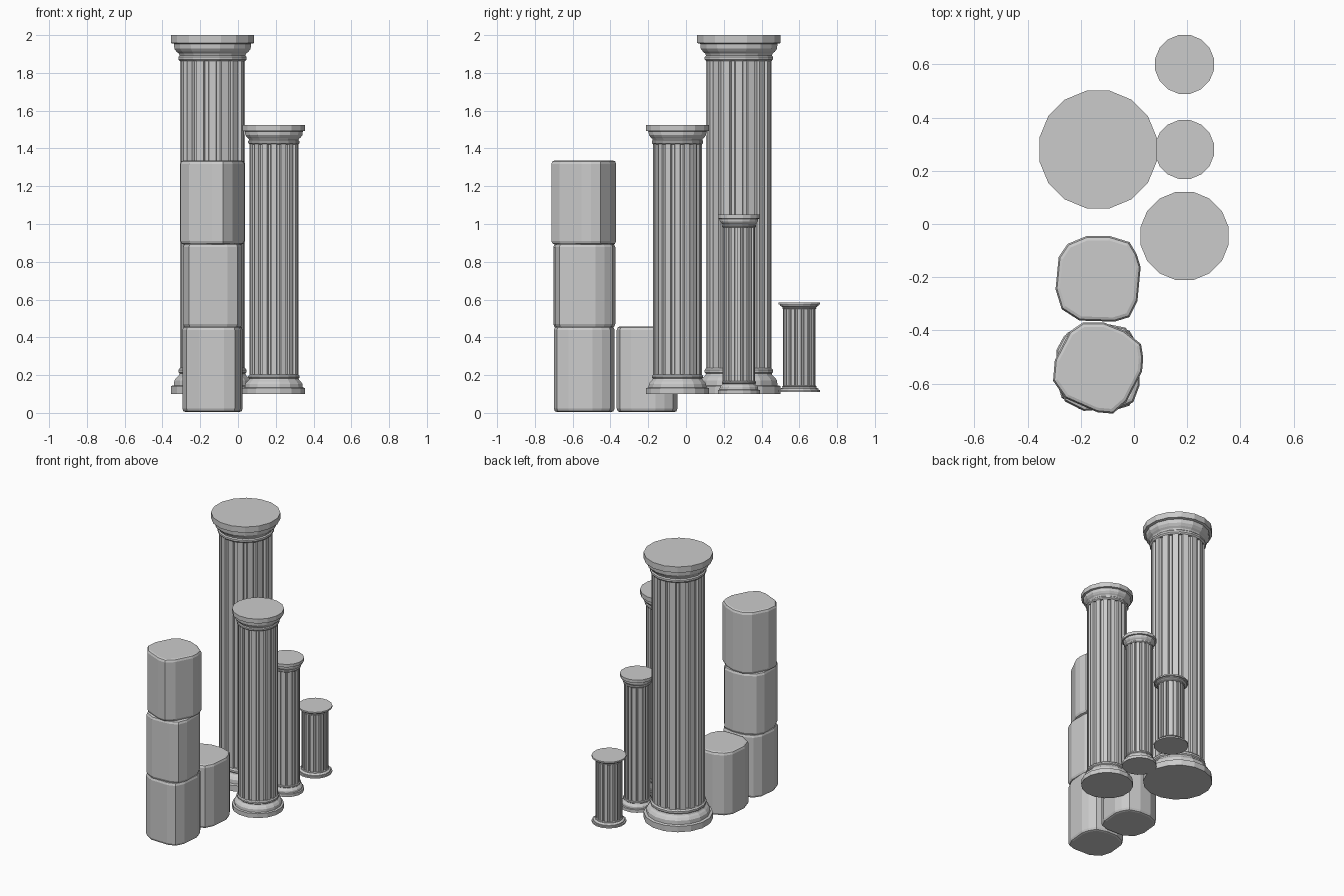
import bpy, bmesh, math
from mathutils import Matrix

if "Cube" in bpy.data.objects:
    bpy.data.objects.remove(bpy.data.objects["Cube"])

COL_H = 1.90  # unscaled column height


def make_object(name, rings, loc, scale=(1, 1, 1), rot=0):
    """Skin a stack of equal-length rings into a capped solid."""
    bm = bmesh.new()
    loops = [[bm.verts.new(p) for p in ring] for ring in rings]
    n = len(loops[0])
    for a, b in zip(loops, loops[1:]):
        for i in range(n):
            j = (i + 1) % n
            bm.faces.new((a[i], a[j], b[j], b[i]))
    bm.faces.new(loops[0][::-1])
    bm.faces.new(loops[-1])
    bmesh.ops.transform(bm, matrix=Matrix.Diagonal((*scale, 1)), verts=bm.verts)
    bmesh.ops.recalc_face_normals(bm, faces=bm.faces)
    mesh = bpy.data.meshes.new(name)
    bm.to_mesh(mesh)
    bm.free()
    ob = bpy.data.objects.new(name, mesh)
    ob.location = loc
    ob.rotation_euler.z = math.radians(rot)
    bpy.context.collection.objects.link(ob)
    return ob


def lathe_ring(apothem, z, n=16):
    r = apothem / math.cos(math.pi / n)
    return [(r * math.cos((i + .5) * math.tau / n),
             r * math.sin((i + .5) * math.tau / n), z) for i in range(n)]


def flute_ring(z, n=16, outer=0.174, inner=0.158):
    step = math.tau / n
    pts = []
    for i in range(n):
        for f, r in ((-.28, outer), (.28, outer), (.36, inner), (.64, inner)):
            a = (i + f) * step
            pts.append((r * math.cos(a), r * math.sin(a), z))
    return pts


# Moulding profile (radius, distance from column end), shared by base and capital
MOULD = [(.221, 0), (.221, .042), (.204, .046), (.202, .072), (.190, .088),
         (.178, .098), (.174, .108), (.181, .115), (.181, .128), (.172, .138)]


def column(name, x, y, z, sxy, sz):
    s = (sxy, sxy, sz)
    make_object(name + "_base", [lathe_ring(r, d) for r, d in MOULD], (x, y, z), s)
    make_object(name + "_capital", [lathe_ring(r, COL_H - d) for r, d in MOULD], (x, y, z), s)
    make_object(name + "_shaft", [flute_ring(.13), flute_ring(COL_H - .13)], (x, y, z), s)


# Four fluted columns
column("tall_column", -.135, .28, .10, 1, 1)
column("medium_column", .19, -.045, .10, .75, .75)
column("short_column", .19, .28, .10, .5, .5)
column("stub_column", .19, .60, .11, .5, .25)

# Worn stone block outline
OUTLINE = [(.043, .162), (.118, .139), (.145, .094), (.160, .045), (.148, -.083),
           (.118, -.143), (.062, -.160), (-.070, -.156), (-.137, -.113),
           (-.160, -.038), (-.148, .083), (-.115, .132), (-.043, .162)]
BEVEL = [(.90, 0), (.965, .004), (1, .018)]


def block(name, x, y, z, h, rot):
    levels = BEVEL + [(s, h - d) for s, d in reversed(BEVEL)]
    make_object(name, [[(px * s, py * s, lz) for px, py in OUTLINE] for s, lz in levels],
                (x, y, z), rot=rot)


# Stack of three blocks and a single block behind
block("single_block", -.135, -.207, .005, .452, 0)
block("stack_block_bottom", -.135, -.54, .005, .452, 0)
block("stack_block_middle", -.135, -.54, .452, .444, 6)
block("stack_block_top", -.135, -.536, .892, .444, -22)
